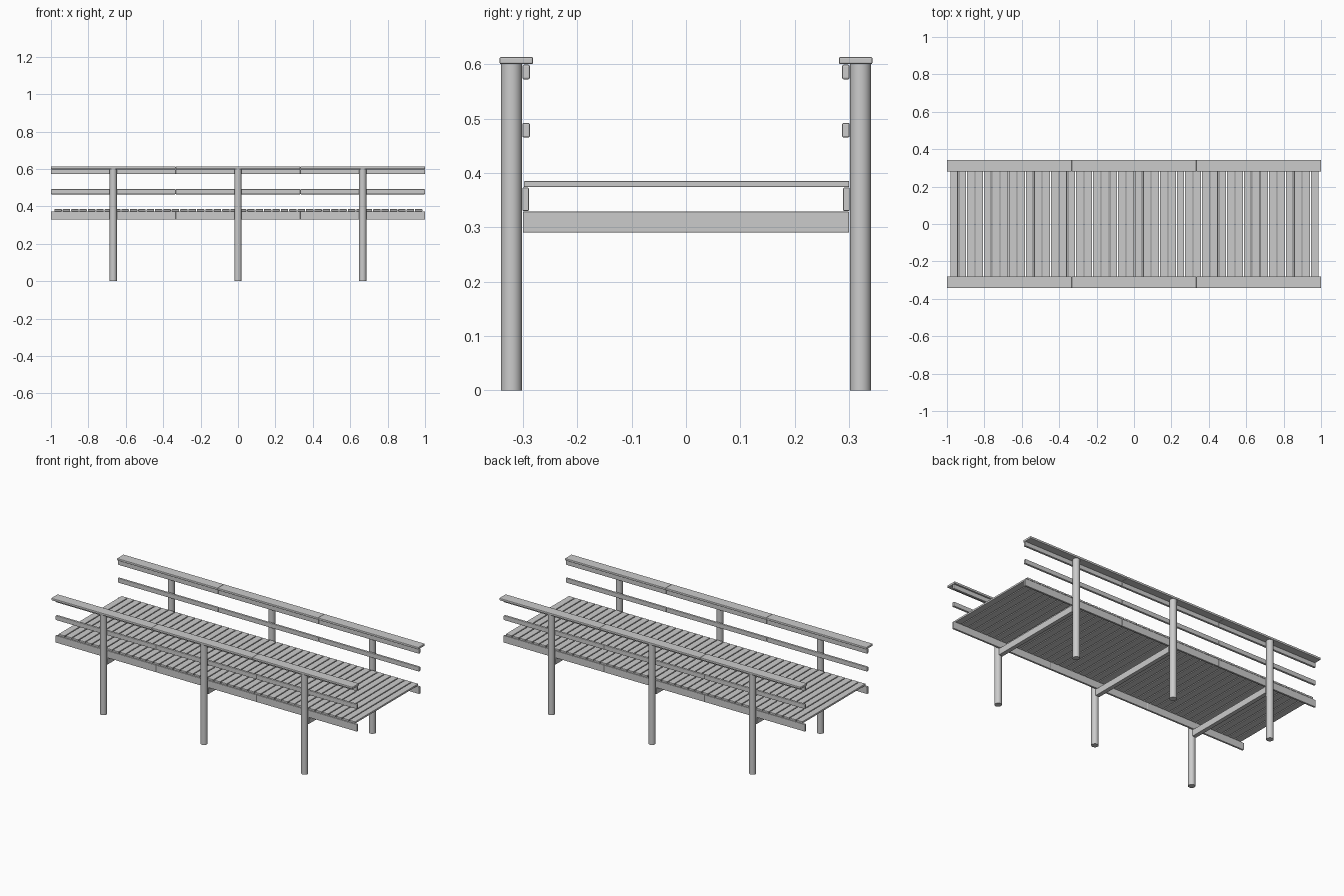
import bpy

if "Cube" in bpy.data.objects:
    bpy.data.objects.remove(bpy.data.objects["Cube"])

def box(name, x, y, z, bevel=0.002):
    """Bevelled box from (min, max) ranges."""
    bpy.ops.mesh.primitive_cube_add(
        size=1, location=[(a + b) / 2 for a, b in (x, y, z)])
    o = bpy.context.object
    o.name = name
    o.scale = [b - a for a, b in (x, y, z)]
    bpy.ops.object.transform_apply(location=False, rotation=False, scale=True)
    if bevel:
        m = o.modifiers.new("bevel", 'BEVEL')
        m.width = bevel
        m.segments = 2
    return o

POST_X = (-0.667, 0.0, 0.667)
SEG = 2 / 3

for side, s in (("front", -1), ("back", 1)):
    def span(a, b):
        return tuple(sorted((s * a, s * b)))

    # Round posts
    for x in POST_X:
        bpy.ops.mesh.primitive_cylinder_add(
            vertices=24, radius=0.0195, depth=0.6, location=(x, s * 0.321, 0.3))
        bpy.context.object.name = f"{side}_post"
        bpy.ops.object.shade_smooth_by_angle()

    # Rails and side beams, each in three butted lengths
    for i in range(3):
        x = (-1 + i * SEG, -1 + (i + 1) * SEG)
        box(f"{side}_handrail", x, span(0.281, 0.343), (0.6, 0.613), 0.003)
        box(f"{side}_upper_rail", x, span(0.287, 0.301), (0.572, 0.599), 0.003)
        box(f"{side}_middle_rail", x, span(0.287, 0.301), (0.465, 0.492), 0.003)
        box(f"{side}_side_beam", x, span(0.289, 0.301), (0.33, 0.373))

# Cross beams between the posts
for x in POST_X:
    box("cross_beam", (x - 0.013, x + 0.013), (-0.3, 0.3), (0.29, 0.329))

# Deck planks
COUNT, START, END, GAP = 44, -0.982, 0.986, 0.005
pitch = (END - START + GAP) / COUNT
for i in range(COUNT):
    x0 = START + i * pitch
    box("deck_plank", (x0, x0 + pitch - GAP), (-0.298, 0.3), (0.374, 0.385), 0.0015)
